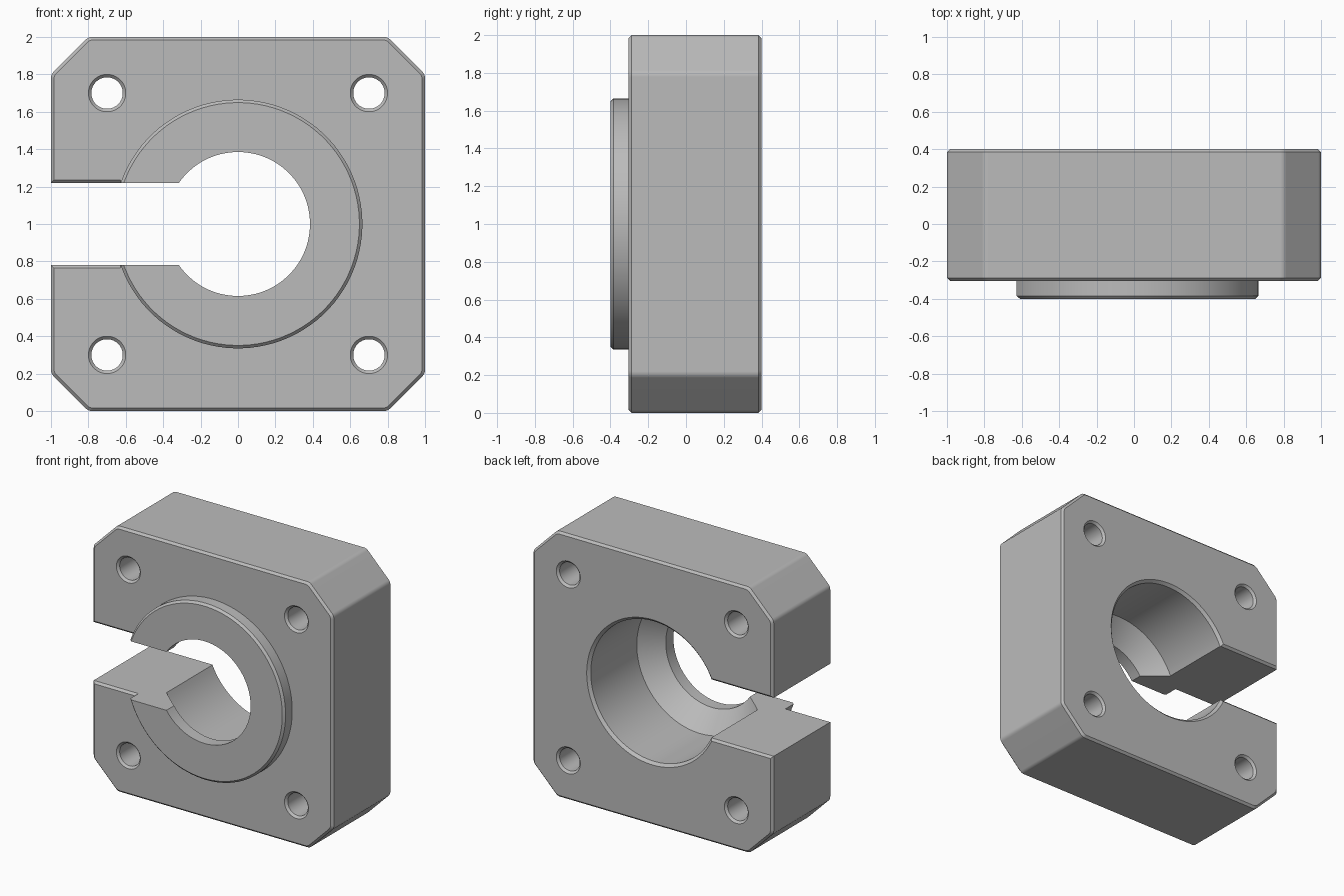
import bpy
import bmesh
import math
from mathutils import Vector

cube = bpy.data.objects.get("Cube")
if cube:
    bpy.data.objects.remove(cube, do_unlink=True)

FRONT, BACK, NOSE = -0.304, 0.4, -0.4   # y of plate front, plate back, boss front
C = 0.016                               # chamfer size
SLOT = 0.22                             # half height of the slot

steel = bpy.data.materials.new("plain grey")
steel.use_nodes = True
grey = (0.5, 0.5, 0.5, 1)
steel.diffuse_color = grey
steel.node_tree.nodes["Principled BSDF"].inputs["Base Color"].default_value = grey


def loft(name, rings):
    """Closed solid through matching rings of points."""
    bm = bmesh.new()
    loops = [[bm.verts.new(p) for p in ring] for ring in rings]
    n = len(loops[0])
    for a, b in zip(loops, loops[1:]):
        for i in range(n):
            j = (i + 1) % n
            bm.faces.new((a[i], a[j], b[j], b[i]))
    bm.faces.new(loops[0])
    bm.faces.new(loops[-1])
    bmesh.ops.recalc_face_normals(bm, faces=bm.faces)
    mesh = bpy.data.meshes.new(name)
    bm.to_mesh(mesh)
    bm.free()
    mesh.materials.append(steel)
    obj = bpy.data.objects.new(name, mesh)
    bpy.context.collection.objects.link(obj)
    return obj


def lathe(name, profile, x=0, z=1, n=96):
    """Turn (radius, y) pairs about an axis along y."""
    turns = [math.tau * (i + 0.5) / n for i in range(n)]
    return loft(name, [[(x + r * math.cos(t), y, z + r * math.sin(t)) for t in turns]
                       for r, y in profile])


def octagon(y, inset):
    """Square outline with cut corners, each corner slightly rounded."""
    h, k = 1 - inset, 0.8 - inset * math.tan(math.pi / 8)
    pts = [Vector(p) for p in ((h, -k), (h, k), (k, h), (-k, h),
                               (-h, k), (-h, -k), (-k, -h), (k, -h))]
    ring = []
    for i, p in enumerate(pts):
        a = p + (pts[i - 1] - p).normalized() * 0.02
        b = p + (pts[(i + 1) % 8] - p).normalized() * 0.02
        for s in range(5):
            t = s / 4
            q = a * (1 - t) ** 2 + p * 2 * t * (1 - t) + b * t ** 2
            ring.append((q.x, y, q.y + 1))
    return ring


def channel(name, x0, x1, profile):
    """Solid along x whose half height follows (y, half height) pairs."""
    outline = [(y, 1 + h) for y, h in profile] + [(y, 1 - h) for y, h in reversed(profile)]
    return loft(name, [[(x, y, z) for y, z in outline] for x in (x0, x1)])


def combine(target, tool, operation):
    tool.hide_render = True
    mod = target.modifiers.new(operation.lower(), 'BOOLEAN')
    mod.operation, mod.solver, mod.object = operation, 'EXACT', tool
    bpy.context.view_layer.objects.active = target
    bpy.ops.object.modifier_apply(modifier=mod.name)
    bpy.data.objects.remove(tool, do_unlink=True)


# Chamfered plate with a round boss on its front
body = loft("clamp_block", [octagon(FRONT, C), octagon(FRONT + C, 0),
                            octagon(BACK - C, 0), octagon(BACK, C)])
boss = lathe("boss", [(0.665 - C, NOSE), (0.665, NOSE + C), (0.665, -0.25)])
combine(body, boss, 'UNION')

# Stepped bore: narrow front, cone, wide back with a chamfered rim
bore = lathe("bore_cutter", [(0.385, NOSE - 0.1), (0.385, -0.309), (0.527, -0.167),
                             (0.527, BACK - 0.02), (0.567, BACK + 0.02)])
combine(body, bore, 'DIFFERENCE')

# Slot through the right side, chamfered on the back and on the plate front
slot = channel("slot_cutter", -1.2, 0, [(-0.5, SLOT), (BACK - C, SLOT),
                                        (BACK + C, SLOT + 2 * C)])
combine(body, slot, 'DIFFERENCE')
slot_edge = channel("slot_edge_cutter", -1.2, -0.627,
                    [(FRONT - C, SLOT + 2 * C), (FRONT + 2 * C, SLOT - C)])
combine(body, slot_edge, 'DIFFERENCE')

# Four screw holes with countersunk rims
for x in (-0.7, 0.7):
    for z in (0.3, 1.7):
        r = 0.084
        hole = lathe("hole_cutter", [(r + 2 * C, FRONT - C), (r, FRONT + C),
                                     (r, BACK - C), (r + 2 * C, BACK + C)], x, z, 40)
        combine(body, hole, 'DIFFERENCE')

# Smooth curves, crisp edges, flat panels
bpy.ops.object.select_all(action='DESELECT')
body.select_set(True)
bpy.context.view_layer.objects.active = body
bpy.ops.object.shade_smooth_by_angle(angle=math.radians(30))
normals = body.modifiers.new("flat_panels", 'WEIGHTED_NORMAL')
normals.keep_sharp = True
